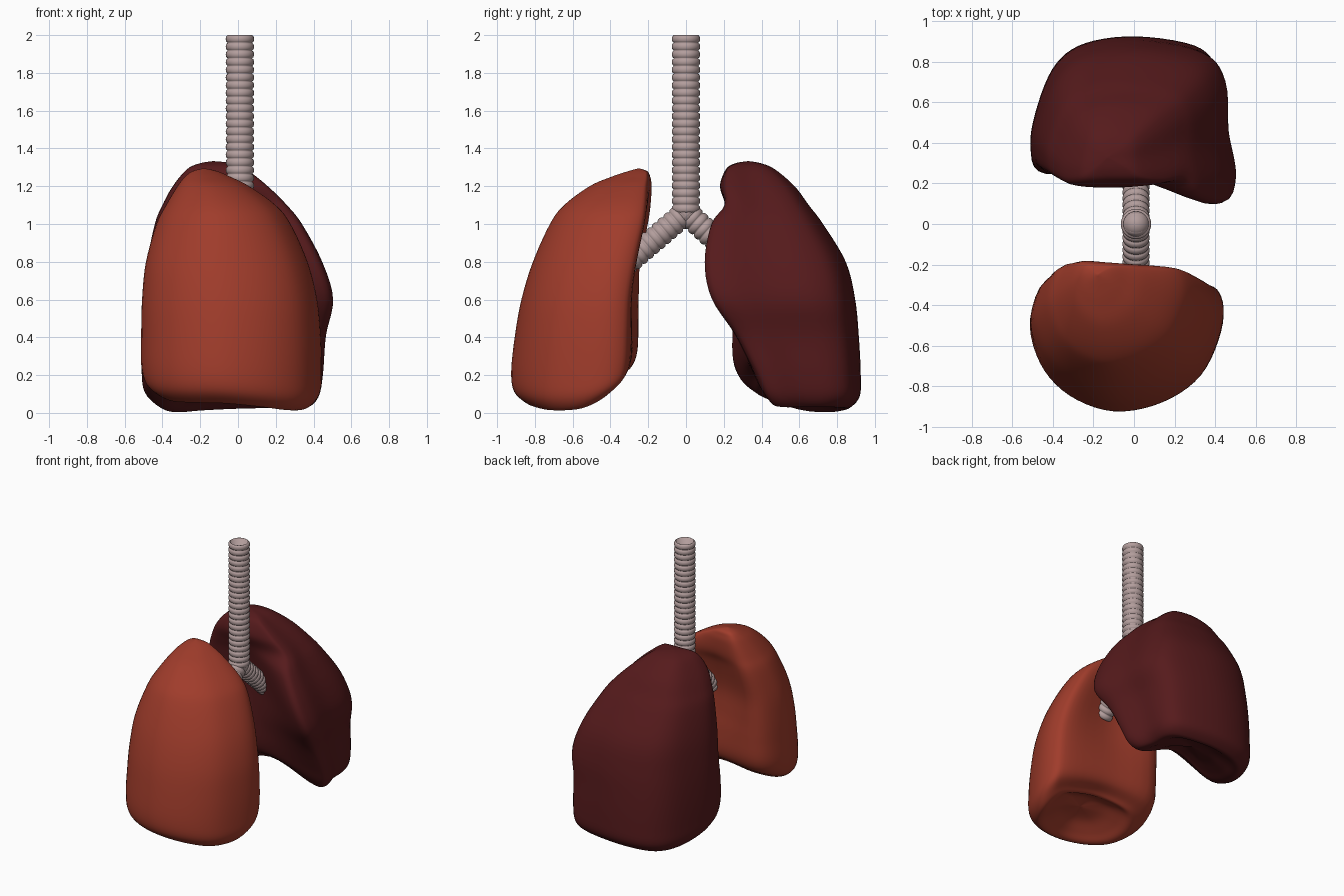
import bpy, math
from mathutils import Vector

if "Cube" in bpy.data.objects:
    bpy.data.objects.remove(bpy.data.objects["Cube"])


def material(name, rgb):
    m = bpy.data.materials.new(name)
    m.diffuse_color = (*rgb, 1)
    m.use_nodes = True
    m.node_tree.nodes["Principled BSDF"].inputs["Base Color"].default_value = m.diffuse_color
    return m


RED = material("warm red", (0.35, 0.045, 0.024))
DARK = material("dark maroon", (0.092, 0.0105, 0.0115))
PINK = material("greyish pink", (0.45, 0.34, 0.335))


def mesh_object(name, verts, faces, mat):
    me = bpy.data.meshes.new(name)
    me.from_pydata(verts, [], faces)
    me.materials.append(mat)
    ob = bpy.data.objects.new(name, me)
    bpy.context.collection.objects.link(ob)
    bpy.ops.object.select_all(action='DESELECT')
    ob.select_set(True)
    bpy.context.view_layer.objects.active = ob
    bpy.ops.object.mode_set(mode='EDIT')
    bpy.ops.mesh.select_all(action='SELECT')
    bpy.ops.mesh.normals_make_consistent(inside=False)
    bpy.ops.object.mode_set(mode='OBJECT')
    bpy.ops.object.shade_smooth()
    return ob


def spline(a, b, c, d, t):
    return 0.5 * (2 * b + (c - a) * t + (2 * a - 5 * b + 4 * c - d) * t * t
                  + (3 * b - a - 3 * c + d) * t ** 3)


def smooth(points, closed, steps):
    """Smooth curve through the points"""
    n, out = len(points), []
    get = (lambda i: points[i % n]) if closed else (lambda i: points[max(0, min(n - 1, i))])
    for i in range(n if closed else n - 1):
        for s in range(steps):
            out.append(spline(get(i - 1), get(i), get(i + 1), get(i + 2), s / steps))
    if not closed:
        out.append(points[-1])
    return out


def bridge(rows, n):
    return [(r * n + i, r * n + (i + 1) % n, (r + 1) * n + (i + 1) % n, (r + 1) * n + i)
            for r in range(rows - 1) for i in range(n)]


def lung(name, mat, apex, rows, shape, hollow):
    """Loft sections: z, back x, front x, medial y (back, middle, front), lateral y.
    Shape points: x fraction, which medial y, y fraction, lift of the lower rim"""
    rings = []
    for z, xb, xf, yb, ym, yf, yl in rows:
        ctrl = []
        for u, base, v, lift in shape:
            y0 = (yb, ym, yf)[base]
            ctrl.append(Vector((xb + u * (xf - xb), y0 + v * (yl - y0),
                                z + lift * max(0, 1 - z / 0.7))))
        rings.append(smooth(ctrl, True, 5))
    n = len(rings[0])
    rings.insert(0, [Vector(apex)] * n)
    # hollow underside
    last = rings[-1]
    mid = sum(last, Vector()) / n
    for k, rise in ((0.86, -0.1), (0.68, 0.3), (0.4, 0.8), (0.02, 1)):
        rings.append([mid + (p - mid) * k + Vector((0, 0, rise * hollow)) for p in last])
    columns = [smooth([r[i] for r in rings], False, 5) for i in range(n)]
    count = len(columns[0])
    verts = [(c[r].x, c[r].y, max(c[r].z, 0)) for r in range(count) for c in columns]
    faces = bridge(count, n)
    faces.append(tuple((count - 1) * n + i for i in range(n)))
    ob = mesh_object(name, verts, faces, mat)
    weld = ob.modifiers.new("weld", 'WELD')
    weld.merge_threshold = 0.0005
    return ob


# lung on the -y side
lung("red_lung", RED, (-0.18, -0.25, 1.295), [
    (1.28, -.24, -.11, -.21, -.205, -.21, -.305),
    (1.25, -.28, -.04, -.195, -.193, -.20, -.395),
    (1.20, -.32, .06, -.19, -.19, -.20, -.51),
    (1.10, -.38, .20, -.195, -.205, -.20, -.645),
    (1.00, -.43, .28, -.205, -.25, -.21, -.72),
    (0.80, -.485, .37, -.245, -.30, -.25, -.81),
    (0.60, -.505, .42, -.255, -.30, -.275, -.87),
    (0.40, -.51, .44, -.26, -.285, -.28, -.905),
    (0.20, -.51, .445, -.27, -.28, -.285, -.925),
    (0.09, -.485, .435, -.305, -.305, -.31, -.91),
    (0.03, -.42, .385, -.37, -.37, -.37, -.85),
], [(.12, 0, 0, .16), (.5, 1, 0, .19), (.88, 2, .02, .12), (.985, 2, .12, .06),
    (.985, 2, .38, 0), (.88, 2, .72, -.01), (.68, 2, .93, .01), (.43, 1, 1, .03),
    (.2, 0, .88, .035), (.05, 0, .64, .045), (0, 0, .3, .09)], 0.09)

# lung on the +y side, with a sharp front border sloping to a low tip
lung("dark_lung", DARK, (-0.13, 0.33, 1.333), [
    (1.322, -.20, -.03, .265, .265, .27, .395),
    (1.29, -.27, .045, .215, .215, .22, .47),
    (1.20, -.345, .16, .195, .18, .20, .575),
    (1.10, -.40, .262, .215, .215, .205, .65),
    (1.00, -.44, .342, .235, .24, .135, .725),
    (0.80, -.48, .45, .25, .27, .10, .845),
    (0.60, -.50, .508, .26, .275, .135, .895),
    (0.40, -.51, .47, .25, .285, .255, .915),
    (0.20, -.51, .455, .25, .30, .35, .925),
    (0.08, -.495, .435, .29, .33, .40, .92),
    (0.02, -.43, .39, .35, .39, .44, .87),
], [(.08, 0, 0, .11), (.5, 1, 0, .20), (.91, 2, 0, .05), (.995, 2, .12, .02),
    (.96, 2, .42, .02), (.945, 2, .74, .02), (.84, 2, .92, .015), (.54, 1, 1, .01),
    (.28, 0, .95, 0), (.13, 0, .80, -.01), (.04, 0, .52, 0), (0, 0, .2, .05)], 0.07)


def ringed_tube(name, start, end, radius, rings, bore):
    """Open tube with rounded cartilage rings and an inner wall"""
    start, end = Vector(start), Vector(end)
    axis = end - start
    turn = axis.to_track_quat('Z', 'Y')
    steps, n = 8, 28
    prof = [(k / (rings * steps),
             radius - 0.011 + 0.011 * math.sqrt(abs(math.sin(math.pi * k / steps))))
            for k in range(rings * steps + 1)]
    prof += [(1, bore), (0, bore), prof[0]]
    verts = []
    for t, r in prof:
        for i in range(n):
            a = 2 * math.pi * i / n
            verts.append(start + turn @ Vector((r * math.cos(a), r * math.sin(a), t * axis.length)))
    mesh_object(name, verts, bridge(len(prof), n), PINK)


# windpipe, its two branches and the fork between them
ringed_tube("windpipe", (0.01, 0, 1.06), (0.01, 0, 2.0), 0.075, 23, 0.061)
ringed_tube("red_branch", (0.01, 0.01, 1.07), (0.01, -0.33, 0.78), 0.067, 11, 0.05)
ringed_tube("dark_branch", (0.01, -0.01, 1.07), (0.01, 0.32, 0.77), 0.067, 11, 0.05)
bpy.ops.mesh.primitive_uv_sphere_add(segments=24, ring_count=14, radius=0.067, location=(0.01, 0, 1.06))
fork = bpy.context.object
fork.name = "fork"
fork.data.materials.append(PINK)
bpy.ops.object.shade_smooth()
